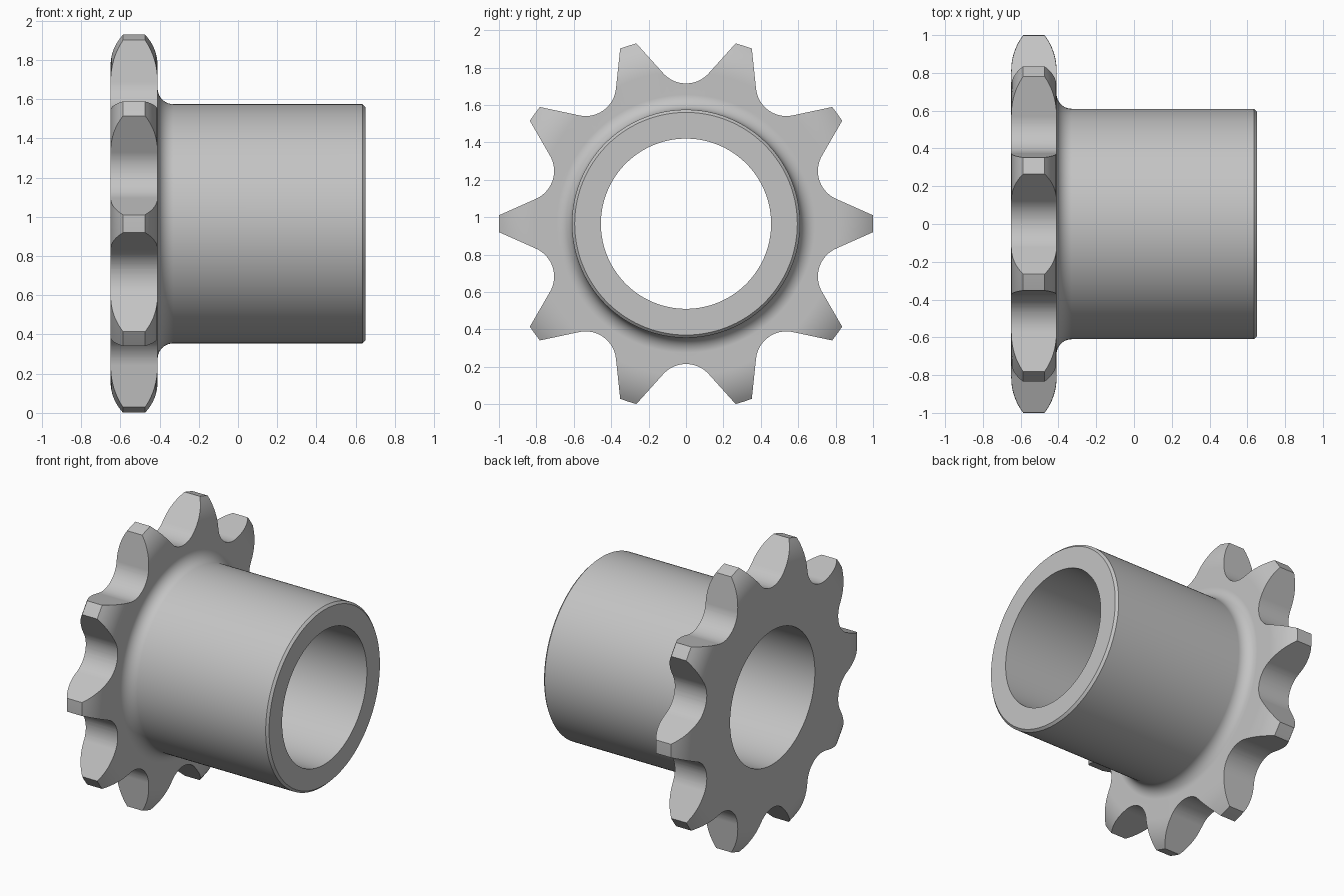
import bpy, bmesh
from math import sin, cos, pi, radians, sqrt
from mathutils import Vector, Matrix

AXIS_Z = 0.965
TEETH = 10
BACK, FACE, END = -0.65, -0.41, 0.65     # plate back, plate face, hub end
BORE, HUB, ROOT, TIP = 0.455, 0.61, 0.75, 1.0
FILLET, BEVEL = 0.08, 0.015

cube = bpy.data.objects.get("Cube")
if cube:
    bpy.data.objects.remove(cube, do_unlink=True)

steel = bpy.data.materials.new("grey steel")
steel.use_nodes = True
colour = (0.55, 0.55, 0.55, 1)
steel.diffuse_color = colour
steel.node_tree.nodes["Principled BSDF"].inputs["Base Color"].default_value = colour


def make_object(name, bm):
    bmesh.ops.recalc_face_normals(bm, faces=bm.faces)
    mesh = bpy.data.meshes.new(name)
    bm.to_mesh(mesh)
    bm.free()
    mesh.materials.append(steel)
    obj = bpy.data.objects.new(name, mesh)
    bpy.context.collection.objects.link(obj)
    obj.location.z = AXIS_Z
    return obj


def arc(cx, cy, r, start, end, steps):
    angles = [radians(start + (end - start) * i / steps) for i in range(steps + 1)]
    return [(cx + r * cos(a), cy + r * sin(a)) for a in angles]


# Turned blank: bore, plate with rounded rim, filleted hub (x, radius)
crown, crown_start, sweep = 0.30, 0.815, 38
rim = arc(BACK + crown, crown_start, crown, 180, 180 - sweep, 8)
rim = [(x, min(r, TIP)) for x, r in rim]
rim[-1] = (rim[-1][0], TIP)
mirrored_rim = [(BACK + FACE - x, r) for x, r in reversed(rim)]
fillet = arc(FACE + FILLET, HUB + FILLET, FILLET, 180, 270, 10)
profile = ([(BACK, BORE)] + rim + mirrored_rim + fillet
           + [(END - BEVEL, HUB), (END, HUB - BEVEL), (END, BORE)])

bm = bmesh.new()
verts = [bm.verts.new((x, 0, r)) for x, r in profile]
edges = [bm.edges.new((v, verts[(i + 1) % len(verts)])) for i, v in enumerate(verts)]
bmesh.ops.spin(bm, geom=verts + edges, cent=(0, 0, 0), axis=(1, 0, 0),
               angle=2 * pi, steps=160, use_duplicate=False)
bmesh.ops.remove_doubles(bm, verts=bm.verts, dist=0.0001)
sprocket = make_object("sprocket", bm)

# Tooth gap outline: round root with straight flanks running past the rim
half_pitch, flank, half_tip = pi / TEETH, radians(42), 0.045
corner = Vector((cos(half_pitch) + half_tip * sin(half_pitch),
                 sin(half_pitch) - half_tip * cos(half_pitch)))
root_r = ((corner.y * cos(flank) - (corner.x - ROOT) * sin(flank))
          / (1 - sin(flank)))
outer = corner + 0.08 * Vector((cos(flank), sin(flank)))
gap = [(outer.x, outer.y)] + arc(ROOT + root_r, 0, root_r, 132, 228, 20) + [(outer.x, -outer.y)]

bm = bmesh.new()
for k in range(TEETH):
    turn = Matrix.Rotation((k + 0.5) * 2 * pi / TEETH, 3, 'X')
    base = bm.faces.new([bm.verts.new(turn @ Vector((BACK - 0.1, y, z))) for y, z in gap])
    result = bmesh.ops.extrude_face_region(bm, geom=[base])
    moved = [g for g in result["geom"] if isinstance(g, bmesh.types.BMVert)]
    bmesh.ops.translate(bm, verts=moved, vec=(FACE - BACK + 0.2, 0, 0))
cutter = make_object("tooth_gap_cutter", bm)
cutter.hide_render = True

# Cut the teeth, then shade smooth with sharp machined edges
cut = sprocket.modifiers.new("teeth", 'BOOLEAN')
cut.operation, cut.solver, cut.object = 'DIFFERENCE', 'EXACT', cutter
bpy.ops.object.select_all(action='DESELECT')
bpy.context.view_layer.objects.active = sprocket
sprocket.select_set(True)
bpy.ops.object.modifier_apply(modifier=cut.name)
bpy.data.objects.remove(cutter, do_unlink=True)
bpy.ops.object.shade_smooth_by_angle(angle=radians(30))
weighted = sprocket.modifiers.new("flat faces", 'WEIGHTED_NORMAL')
weighted.keep_sharp = True
